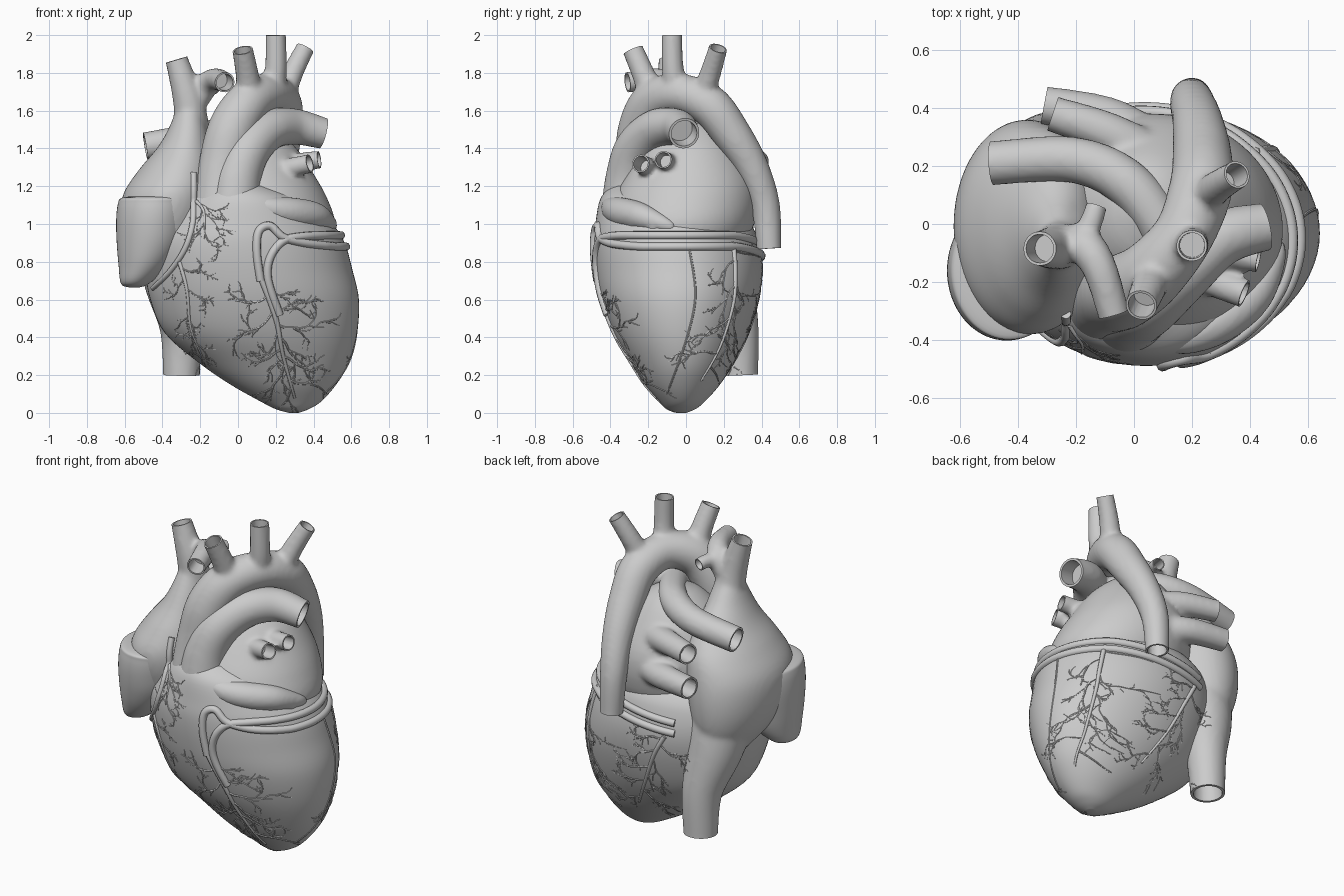
import bpy, bmesh, math, random
from mathutils import Vector
from mathutils.bvhtree import BVHTree

if "Cube" in bpy.data.objects:
    bpy.data.objects.remove(bpy.data.objects["Cube"])

random.seed(4)


def spline(pts, steps):
    # smooth curve through tuples of any size
    p = [Vector(q) for q in pts]
    p = [p[0]] + p + [p[-1]]
    out = []
    for i in range(1, len(p) - 2):
        a, b, c, d = p[i - 1:i + 3]
        for k in range(steps):
            t = k / steps
            out.append(0.5 * (2 * b + (c - a) * t + (2 * a - 5 * b + 4 * c - d) * t * t
                              + (3 * b - a - 3 * c + d) * t ** 3))
    return out + [p[-2]]


def skin(bm, rings):
    loops = [[bm.verts.new(v) for v in r] for r in rings]
    n = len(loops[0])
    for a, b in zip(loops, loops[1:]):
        for i in range(n):
            bm.faces.new((a[i], a[(i + 1) % n], b[(i + 1) % n], b[i]))
    bm.faces.new(loops[0][::-1])
    bm.faces.new(loops[-1])


def loft(bm, levels, sides=72):
    # levels: z, xmin, xmax, ymin, ymax
    rings = []
    for z, x0, x1, y0, y1 in spline_levels(levels):
        rings.append([((x0 + x1) / 2 + (x1 - x0) / 2 * math.cos(2 * math.pi * i / sides),
                       (y0 + y1) / 2 + (y1 - y0) / 2 * math.sin(2 * math.pi * i / sides), z)
                      for i in range(sides)])
    skin(bm, rings)


def spline_levels(levels):
    return [tuple(v) for v in spline(levels, 5)]


def tube(bm, pts, sides=28, steps=8, extend=0.0):
    # pts: x, y, z, radius; returns the open end
    s = spline(pts, steps)
    c = [Vector(q[:3]) for q in s]
    r = [q[3] for q in s]
    d = (c[-1] - c[-2]).normalized()
    end = (c[-1].copy(), d, r[-1])
    if extend:
        c.append(c[-1] + d * extend)
        r.append(r[-1])
    prev = (c[1] - c[0]).normalized()
    side = prev.orthogonal().normalized()
    rings = []
    for i in range(len(c)):
        t = (c[min(i + 1, len(c) - 1)] - c[max(i - 1, 0)]).normalized()
        side = prev.rotation_difference(t) @ side
        up = t.cross(side)
        prev = t
        rings.append([c[i] + r[i] * (side * math.cos(2 * math.pi * k / sides)
                                     + up * math.sin(2 * math.pi * k / sides)) for k in range(sides)])
    skin(bm, rings)
    return end


def build(name, bm, ends=(), voxel=0.0, smooth=5):
    # blends the pieces into one skin, then opens the vessel ends
    bmesh.ops.recalc_face_normals(bm, faces=bm.faces[:])
    me = bpy.data.meshes.new(name)
    bm.to_mesh(me)
    bm.free()
    ob = bpy.data.objects.new(name, me)
    bpy.context.collection.objects.link(ob)
    if voxel:
        m = ob.modifiers.new("blend", 'REMESH')
        m.mode, m.voxel_size = 'VOXEL', voxel
        m = ob.modifiers.new("soften", 'SMOOTH')
        m.factor, m.iterations = 0.5, smooth
        dg = bpy.context.evaluated_depsgraph_get()
        me = bpy.data.meshes.new_from_object(ob.evaluated_get(dg))
        ob.modifiers.clear()
        ob.data = me
    if ends:
        b = bmesh.new()
        b.from_mesh(me)
        for co, d, r in ends:
            f = [q for q in b.faces if (q.calc_center_median() - co).length < 1.6 * r]
            e = {x for q in f for x in q.edges}
            v = {x for q in f for x in q.verts}
            bmesh.ops.bisect_plane(b, geom=f + list(e) + list(v), plane_co=co, plane_no=d, clear_outer=True)
            for scale, push in ((0.84, 0), (0.95, 0.1)):
                rim = [x for x in b.edges if x.is_boundary and (x.verts[0].co - co).length < 1.6 * r]
                g = bmesh.ops.extrude_edge_only(b, edges=rim)["geom"]
                for x in g:
                    if isinstance(x, bmesh.types.BMVert):
                        x.co = co + (x.co - co) * scale - d * push
            rim = [x for x in g if isinstance(x, bmesh.types.BMEdge) and x.is_boundary]
            bmesh.ops.edgeloop_fill(b, edges=rim)
        bmesh.ops.recalc_face_normals(b, faces=b.faces[:])
        b.to_mesh(me)
        b.free()
    me.shade_smooth()
    me.set_sharp_from_angle(angle=math.radians(50))
    return ob


def vessels(name, paths, lofts=(), voxel=0.015):
    bm = bmesh.new()
    for l in lofts:
        loft(bm, l)
    build_ends = [tube(bm, p, extend=0.04) for p in paths]
    return build(name, bm, build_ends, voxel)


# ventricles
bm = bmesh.new()
loft(bm, [(0, .27, .32, -.05, .0), (.02, .2, .375, -.1, .05), (.06, .12, .44, -.14, .1),
          (.15, -.04, .52, -.22, .18), (.26, -.2, .585, -.29, .25), (.42, -.385, .63, -.385, .33),
          (.6, -.465, .64, -.45, .385), (.76, -.49, .605, -.48, .405), (.9, -.48, .565, -.49, .385),
          (1.0, -.42, .5, -.48, .34), (1.13, -.3, .36, -.455, .2), (1.2, -.2, .2, -.4, .1)])
ventricles = build("ventricles", bm)

# left atrium with pulmonary veins
left_atrium = vessels("left_atrium", [
    [(.15, -.12, 1.23, .07), (.26, -.19, 1.29, .055), (.38, -.24, 1.32, .05)],
    [(.18, -.04, 1.26, .07), (.3, -.09, 1.32, .052), (.43, -.12, 1.34, .048)],
    [(.1, .2, 1.29, .09), (-.08, .31, 1.33, .072), (-.28, .38, 1.33, .062)],
    [(.1, .24, 1.12, .09), (-.08, .36, 1.14, .075), (-.31, .41, 1.14, .066)]],
    [[(.88, -.25, .48, -.33, .31), (1.0, -.3, .515, -.4, .36), (1.13, -.3, .475, -.38, .38),
      (1.25, -.27, .41, -.32, .36), (1.4, -.2, .31, -.22, .28), (1.5, -.1, .2, -.12, .2),
      (1.55, .0, .1, .0, .1)]])

# right atrium with the venae cavae
right_atrium = vessels("right_atrium", [
    [(-.25, 0, 1.4, .12), (-.25, -.06, 1.55, .092), (-.27, -.08, 1.68, .078), (-.325, -.085, 1.87, .06)],
    [(-.25, -.07, 1.6, .06), (-.18, -.07, 1.72, .068), (-.12, -.15, 1.765, .06), (-.07, -.31, 1.75, .055)],
    [(-.18, -.06, 1.71, .045), (-.15, .0, 1.73, .04), (-.13, .06, 1.72, .038)],
    [(-.35, .12, .95, .2), (-.34, .2, .7, .16), (-.3, .27, .45, .115), (-.3, .285, .2, .097)]],
    [[(.7, -.48, -.25, -.05, .28), (.85, -.58, -.16, -.28, .34), (1.0, -.62, -.12, -.36, .36),
      (1.15, -.61, -.1, -.38, .35), (1.28, -.53, -.1, -.33, .31), (1.4, -.43, -.13, -.26, .21),
      (1.5, -.37, -.16, -.21, .1), (1.6, -.33, -.19, -.16, .02)]])

# right auricle
bm = bmesh.new()
loft(bm, [(.665, -.58, -.52, -.2, -.14), (.685, -.62, -.47, -.28, -.08), (.78, -.632, -.36, -.34, 0),
          (.9, -.642, -.28, -.38, .05), (1.02, -.645, -.245, -.4, .08), (1.11, -.635, -.23, -.4, .08),
          (1.14, -.61, -.24, -.385, .06), (1.15, -.5, -.32, -.28, 0)])
right_auricle = build("right_auricle", bm)

# left auricle with its scalloped lower edge
bm = bmesh.new()
tube(bm, [(.07, -.41, 1.12, .03), (.18, -.385, 1.08, .065), (.3, -.33, 1.06, .078),
          (.41, -.24, 1.04, .072), (.48, -.12, 1.0, .045), (.5, -.06, .98, .02)])
for x, y, z in ((.16, -.4, 1.04), (.24, -.38, 1.01), (.32, -.335, .99), (.4, -.27, .975), (.47, -.17, .965)):
    tube(bm, [(x - .02, y + .02, z + .08, .03), (x, y, z + .02, .036), (x + .01, y + .01, z - .015, .018)])
build("left_auricle", bm, voxel=.012, smooth=3)

# aorta with arch branches
vessels("aorta", [
    [(-.1, -.27, 1.08, .14), (-.08, -.25, 1.3, .13), (-.03, -.23, 1.5, .13), (.06, -.17, 1.645, .118),
     (.17, -.04, 1.69, .105), (.23, .12, 1.63, .11), (.235, .24, 1.48, .102), (.22, .35, 1.3, .088),
     (.2, .42, 1.1, .077), (.2, .44, .87, .066)],
    [(.06, -.17, 1.65, .075), (.05, -.22, 1.78, .062), (.025, -.28, 1.92, .056)],
    [(.18, -.05, 1.68, .07), (.2, -.07, 1.82, .058), (.2, -.075, 2.0, .055)],
    [(.23, .08, 1.65, .065), (.29, .13, 1.8, .056), (.355, .17, 1.93, .05)]])

# pulmonary trunk and arteries
vessels("pulmonary_artery", [
    [(-.02, -.31, 1.08, .14), (0, -.3, 1.25, .125), (.06, -.26, 1.4, .117), (.17, -.16, 1.5, .107),
     (.3, -.05, 1.515, .096), (.45, -.01, 1.48, .083)],
    [(.15, -.1, 1.5, .08), (0, .12, 1.5, .083), (-.2, .22, 1.46, .08), (-.49, .21, 1.41, .076)]])

# surface lookup for the coronary vessels
deps = bpy.context.evaluated_depsgraph_get()
skins = [BVHTree.FromObject(o, deps) for o in (ventricles, left_atrium, right_atrium, right_auricle)]


def cast(view, u, v):
    if view == 'front':
        o, d = Vector((u, -2, v)), Vector((0, 1, 0))
    elif view == 'back':
        o, d = Vector((u, 2, v)), Vector((0, -1, 0))
    elif view == 'right':
        o, d = Vector((2, u, v)), Vector((-1, 0, 0))
    else:
        d = -Vector((math.cos(math.radians(u)), math.sin(math.radians(u)), 0))
        o = Vector((.05, -.03, v)) - 2 * d
    hits = [h for h in (s.ray_cast(o, d) for s in skins) if h[0]]
    return min(hits, key=lambda h: h[3])[0] if hits else None


def draw(bm, points, r0, r1, sides=6):
    keep = []
    for p in points:
        if p is None or (keep and (p - keep[-1]).length > .16):
            break
        keep.append(p)
    n = len(keep)
    if n > 1:
        tube(bm, [(*p, r0 + (r1 - r0) * i / (n - 1)) for i, p in enumerate(keep)], sides, 2)


def twig(bm, view, u, v, ang, length, r, depth):
    pts = [(u, v)]
    for i in range(6):
        ang += random.uniform(-.45, .45)
        u, v = u + math.cos(ang) * length / 6, v + math.sin(ang) * length / 6
        pts.append((u, v))
        if depth and i in (1, 3, 4):
            twig(bm, view, u, v, ang + random.choice((-1, 1)) * random.uniform(.5, .9),
                 length * .5, r * .75, depth - 1)
    draw(bm, [cast(view, *p) for p in pts], r, r * .5)


def tree(name, view, trunk, r, n, reach):
    bm = bmesh.new()
    path = spline(trunk, 6)
    draw(bm, [cast(view, *p) for p in path], r, r * .4, 8)
    for i in range(n):
        k = 1 + int((len(path) - 3) * (i + .5) / n)
        d = path[k + 1] - path[k]
        ang = math.atan2(d.y, d.x) + (-1) ** i * random.uniform(.5, 1.0)
        twig(bm, view, *path[k], ang, reach * random.uniform(.7, 1.1), r * .4, 2)
    build(name, bm)


tree("front_branches", 'front', [(.12, .72), (.2, .5), (.24, .3), (.3, .08)], .017, 12, .24)
tree("upper_right_branches", 'front', [(-.22, 1.12), (-.18, 1.06), (-.18, .92)], .01, 5, .14)
tree("lower_right_branches", 'front', [(-.31, .8), (-.27, .65), (-.25, .45), (-.19, .3)], .012, 7, .14)
tree("left_side_branches", 'right', [(.25, .9), (.26, .75), (.25, .58), (.18, .35), (.08, .17)], .015, 9, .22)
tree("back_branches", 'back', [(-.12, .78), (-.05, .65), (.04, .45), (.15, .25)], .015, 9, .2)

# main coronary artery and vein, running round the groove to the back
bm = bmesh.new()
for front, z0, z1 in (
        ([(.12, .7), (.1, .85), (.11, .96), (.17, .99), (.24, .93), (.35, .9), (.47, .885)], .88, .8),
        ([(.22, .52), (.16, .7), (.17, .82), (.24, .91), (.35, .935), (.47, .94)], .94, .86)):
    pts = [cast('front', *p) for p in spline(front, 4)]
    pts += [cast('polar', a, z0 + (z1 - z0) * max(0, a - 40) / 85) for a in range(-24, 126, 6)]
    draw(bm, pts, .022, .022, 10)
# right coronary artery and the thin seam on the left side
draw(bm, [cast('front', *p) for p in spline([(-.235, 1.27), (-.235, 1.12), (-.24, 1.0), (-.28, .87),
                                             (-.36, .75), (-.45, .66)], 4)], .018, .014, 10)
draw(bm, [cast('right', *p) for p in spline([(.02, .86), (.05, .62), (0, .38), (-.1, .1)], 5)], .006, .005)
build("coronary_vessels", bm)
